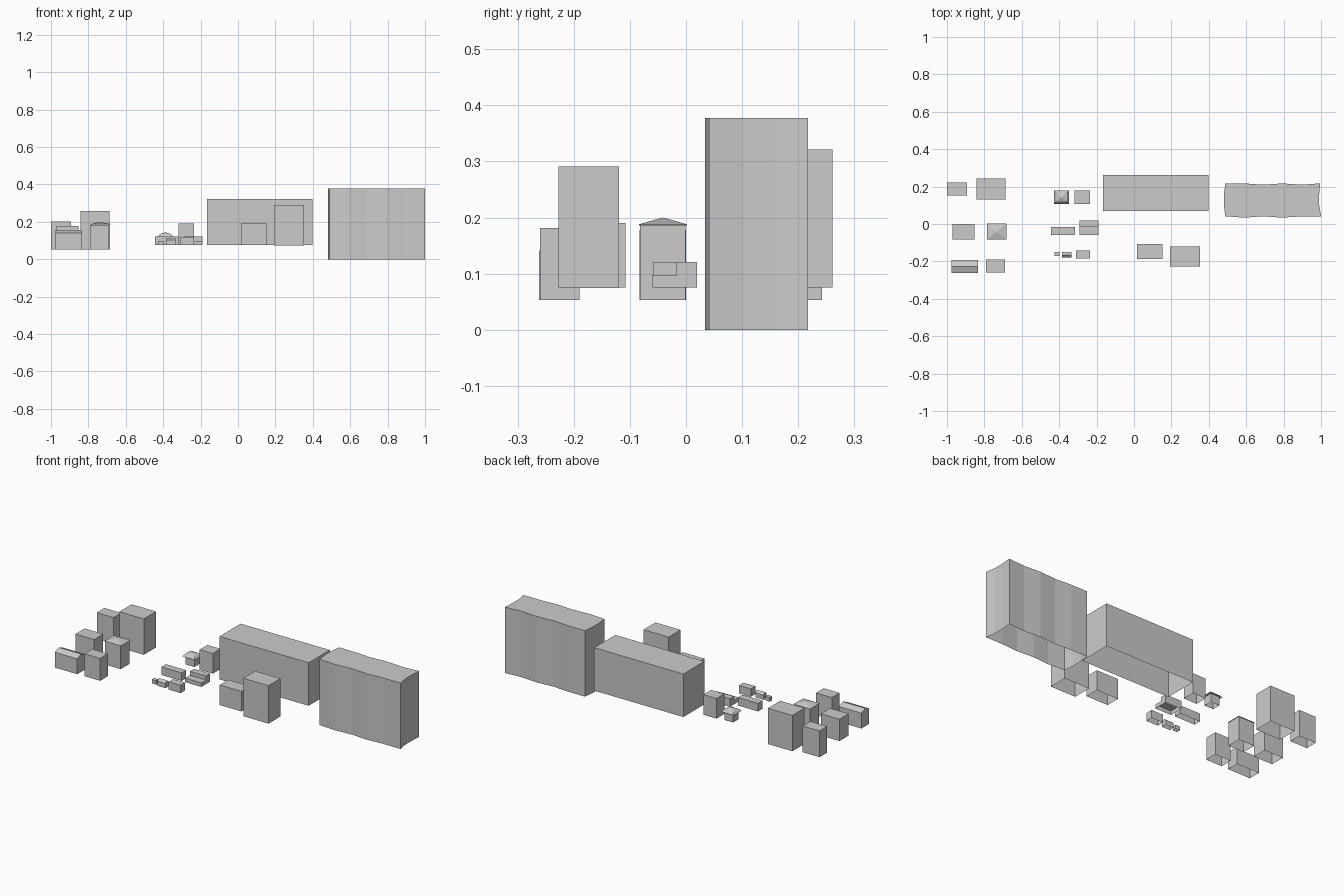
import bpy
import bmesh

default = bpy.data.objects.get("Cube")
if default:
    bpy.data.objects.remove(default, do_unlink=True)

grey = bpy.data.materials.new("plain grey")
grey.use_nodes = True
grey.diffuse_color = (0.6, 0.6, 0.6, 1)
grey.node_tree.nodes["Principled BSDF"].inputs["Base Color"].default_value = (0.6, 0.6, 0.6, 1)


def finish(name, bm):
    # Orient the shell outward, then open its underside
    bmesh.ops.recalc_face_normals(bm, faces=bm.faces)
    low = min(v.co.z for v in bm.verts)
    floor = [f for f in bm.faces if all(v.co.z < low + 1e-5 for v in f.verts)]
    bmesh.ops.delete(bm, geom=floor, context='FACES_ONLY')
    mesh = bpy.data.meshes.new(name)
    bm.to_mesh(mesh)
    bm.free()
    mesh.materials.append(grey)
    ob = bpy.data.objects.new(name, mesh)
    bpy.context.collection.objects.link(ob)
    return ob


def prism(name, outline, z0, z1):
    bm = bmesh.new()
    base = bm.faces.new([bm.verts.new((x, y, z0)) for x, y in outline])
    new = bmesh.ops.extrude_face_region(bm, geom=[base], use_keep_orig=True)
    for v in new["geom"]:
        if isinstance(v, bmesh.types.BMVert):
            v.co.z = z1
    return finish(name, bm)


def box(name, x0, x1, y0, y1, z0, z1):
    return prism(name, [(x0, y0), (x1, y0), (x1, y1), (x0, y1)], z0, z1)


def side_profile(name, x0, x1, profile):
    # Extrude a y-z profile along x
    bm = bmesh.new()
    a = [bm.verts.new((x0, y, z)) for y, z in profile]
    b = [bm.verts.new((x1, y, z)) for y, z in profile]
    bm.faces.new(a)
    bm.faces.new(b)
    for i in range(len(a)):
        j = (i + 1) % len(a)
        bm.faces.new((a[i], a[j], b[j], b[i]))
    return finish(name, bm)


def gable(name, x0, x1, y0, y1, z0, eave, ridge):
    side_profile(name, x0, x1, [(y0, z0), (y1, z0), (y1, eave),
                                ((y0 + y1) / 2, ridge), (y0, eave)])


def hip_roof(name, x0, x1, y0, y1, rings, apex):
    # Stack inset rings and close them with a pyramid
    bm = bmesh.new()
    loops = [[bm.verts.new(p) for p in ((x0 + d, y0 + d, z), (x1 - d, y0 + d, z),
                                       (x1 - d, y1 - d, z), (x0 + d, y1 - d, z))]
             for d, z in rings]
    tip = bm.verts.new(((x0 + x1) / 2, (y0 + y1) / 2, apex))
    bm.faces.new(loops[0])
    for i in range(4):
        j = (i + 1) % 4
        for lo, hi in zip(loops, loops[1:]):
            bm.faces.new((lo[i], lo[j], hi[j], hi[i]))
        bm.faces.new((loops[-1][i], loops[-1][j], tip))
    return finish(name, bm)


# Tall block with a gently folded outline
X0, X1, Y0, Y1, W = 0.488, 0.995, 0.041, 0.217, 0.007
n, m = 5, 3
outline = []
for i in range(n):
    outline.append((X0 + (X1 - X0) * i / n, Y0 - W * (i % 2)))
for i in range(m):
    outline.append((X1 + (W if i == 0 or i == 3 else -W) * 0.7, Y0 + (Y1 - Y0) * i / m))
for i in range(n):
    outline.append((X1 - (X1 - X0) * i / n, Y1 - W * (i % 2)))
for i in range(m):
    outline.append((X0 - (W if i else 0), Y1 - (Y1 - Y0) * i / m))
prism("folded_tower", outline, 0, 0.377)

# Long hall and its two neighbours
box("long_hall", -0.166, 0.398, 0.07, 0.261, 0.075, 0.321)
box("front_block_small", 0.015, 0.152, -0.187, -0.108, 0.075, 0.19)
box("front_block_tall", 0.193, 0.352, -0.227, -0.119, 0.074, 0.291)

# Cluster of houses at the right end
G = 0.053
box("back_house_narrow", -1.0, -0.893, 0.152, 0.221, G, 0.203)
box("back_house_wide", -0.843, -0.688, 0.131, 0.242, G, 0.258)
box("middle_house", -0.971, -0.853, -0.083, 0, G, 0.178)
box("pyramid_house_walls", -0.784, -0.685, -0.082, -0.001, G, 0.186)
hip_roof("pyramid_house_roof", -0.787, -0.682, -0.084, 0.002, [(0, 0.186), (0, 0.188)], 0.2)
gable("gable_house", -0.976, -0.834, -0.262, -0.192, G, 0.141, 0.155)
box("front_house", -0.79, -0.69, -0.26, -0.19, G, 0.181)

# Small sheds in the middle
S = 0.075
box("pavilion_walls", -0.416, -0.36, 0.12, 0.168, S, 0.125)
hip_roof("pavilion_roof", -0.428, -0.348, 0.108, 0.178, [(0, 0.122), (0.011, 0.135)], 0.144)
box("square_shed", -0.318, -0.235, 0.108, 0.178, S, 0.19)
box("long_shed", -0.444, -0.316, -0.058, -0.017, S, 0.121)
side_profile("stepped_shed", -0.292, -0.19, [(-0.06, S), (0.02, S), (0.02, 0.121),
             (-0.017, 0.121), (-0.017, 0.098), (-0.06, 0.098)])
box("tiny_hut", -0.425, -0.398, -0.172, -0.15, S, 0.098)
gable("gable_hut", -0.385, -0.334, -0.179, -0.15, S, 0.102, 0.114)
box("front_shed", -0.31, -0.235, -0.184, -0.143, S, 0.12)
